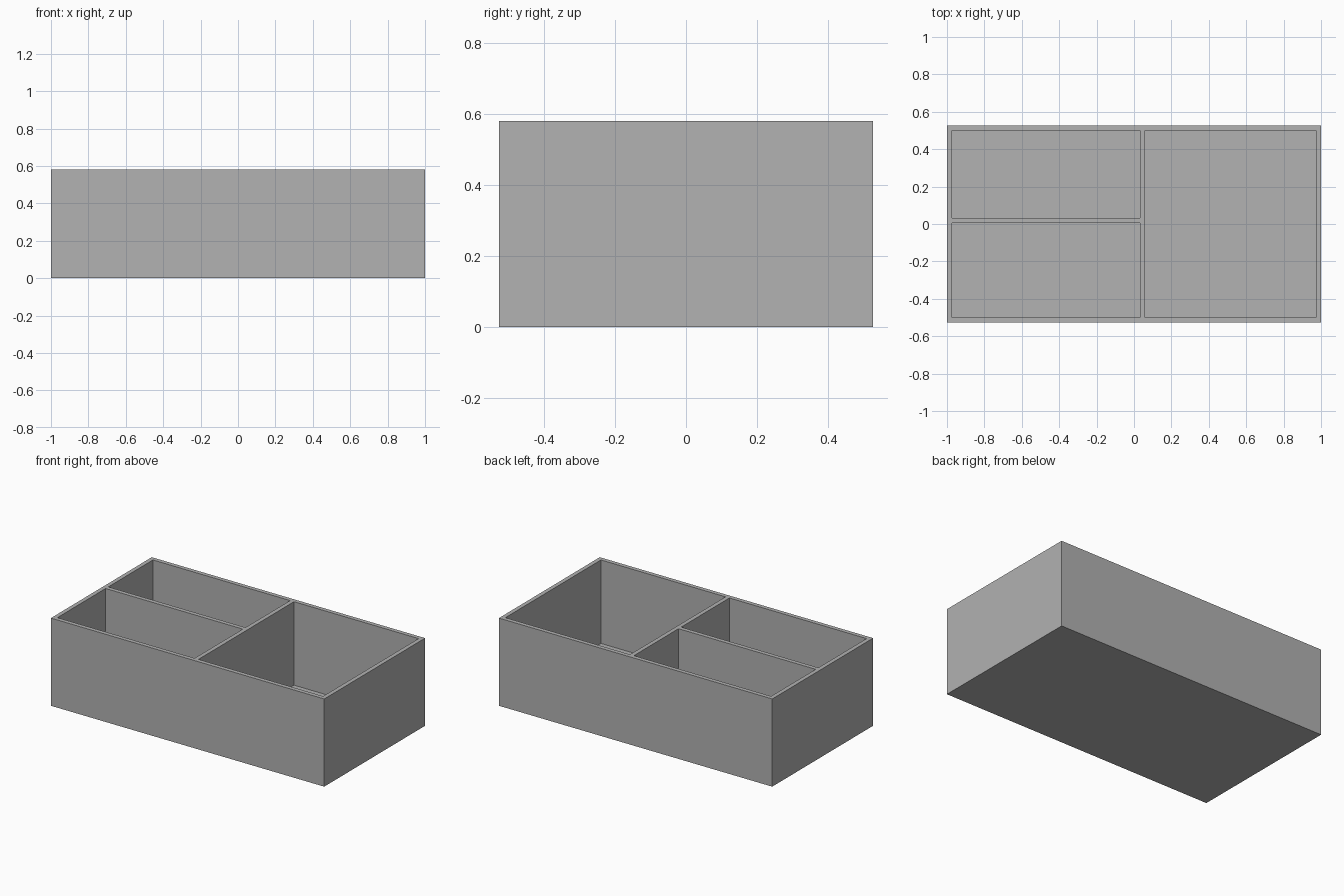
import bpy

if "Cube" in bpy.data.objects:
    bpy.data.objects.remove(bpy.data.objects["Cube"])

HX, HY, H = 1.0, 0.527, 0.58   # outer half sizes and height
T = 0.028                      # wall and floor thickness

grey = bpy.data.materials.new("plain grey")
grey.diffuse_color = (0.445, 0.445, 0.445, 1)
grey.use_nodes = True
grey.node_tree.nodes["Principled BSDF"].inputs["Base Color"].default_value = grey.diffuse_color


def box(name, x0, x1, y0, y1, z0, z1):
    bpy.ops.mesh.primitive_cube_add(size=1)
    ob = bpy.context.object
    ob.name = name
    for v in ob.data.vertices:
        v.co = (x1 if v.co.x > 0 else x0,
                y1 if v.co.y > 0 else y0,
                z1 if v.co.z > 0 else z0)
    ob.data.materials.append(grey)
    return ob


# Solid block of the divided tray
tray = box("divided_tray", -HX, HX, -HY, HY, 0, H)

# Three compartments: two stacked on the left, one full depth on the right
DIV_X, DIV_Y = 0.046, 0.019    # centre lines of the dividers
pockets = {
    "front_left_pocket": (-HX + T, DIV_X - T / 2, -HY + T, DIV_Y - T / 2),
    "back_left_pocket": (-HX + T, DIV_X - T / 2, DIV_Y + T / 2, HY - T),
    "right_pocket": (DIV_X + T / 2, HX - T, -HY + T, HY - T),
}
for name, (x0, x1, y0, y1) in pockets.items():
    cutter = box(name + "_cutter", x0, x1, y0, y1, T, H + 0.2)
    mod = tray.modifiers.new(name, 'BOOLEAN')
    mod.operation = 'DIFFERENCE'
    mod.solver = 'EXACT'
    mod.object = cutter
    # Bake the cut, then drop the cutter
    bpy.context.view_layer.objects.active = tray
    bpy.ops.object.modifier_apply(modifier=mod.name)
    bpy.data.objects.remove(cutter)
